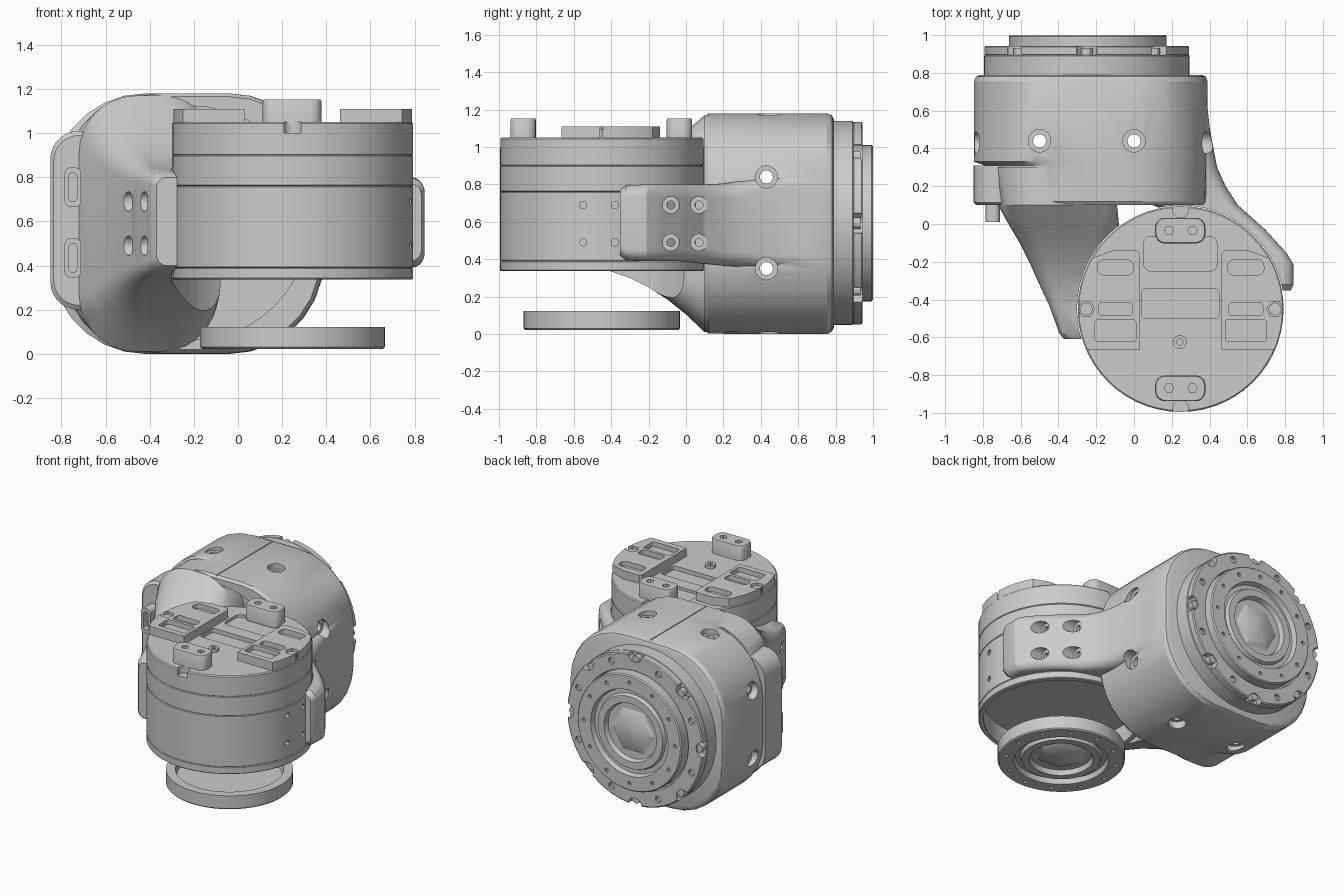
import bpy, bmesh
from math import pi, cos, sin, sqrt
from mathutils import Matrix, Vector

ROT = {'X': Matrix.Rotation(pi / 2, 4, 'Y'), 'Y': Matrix.Rotation(-pi / 2, 4, 'X'),
       'Z': Matrix.Identity(4), '-Z': Matrix.Rotation(pi, 4, 'X')}
MX, MY, MR = 0.247, -0.45, 0.545      # front motor centre and radius
RX, RZ = -0.25, 0.593                 # rear motor centre


def loft(name, rings, mat=Matrix.Identity(4)):
    """Skin a stack of equal-length rings and cap both ends."""
    bm = bmesh.new()
    vs = [[bm.verts.new(mat @ Vector(p)) for p in ring] for ring in rings]
    n = len(vs[0])
    for a, b in zip(vs, vs[1:]):
        for i in range(n):
            j = (i + 1) % n
            bm.faces.new((a[i], a[j], b[j], b[i]))
    bm.faces.new(vs[0])
    bm.faces.new(vs[-1])
    bmesh.ops.recalc_face_normals(bm, faces=bm.faces)
    me = bpy.data.meshes.new(name)
    bm.to_mesh(me)
    bm.free()
    ob = bpy.data.objects.new(name, me)
    bpy.context.collection.objects.link(ob)
    return ob


def lathe(name, prof, pos, axis='Z', n=56):
    mat = Matrix.Translation(pos) @ ROT[axis]
    return loft(name, [[(r * cos(2 * pi * i / n), r * sin(2 * pi * i / n), h) for i in range(n)]
                       for r, h in prof], mat)


def cyl(name, pos, axis, r, length, n=16):
    return lathe(name, [(r, -length / 2), (r, length / 2)], pos, axis, n)


def rrect(x0, x1, y0, y1, r, n=7):
    r = min(r, (x1 - x0) / 2 - 0.002, (y1 - y0) / 2 - 0.002)
    corners = [(x1 - r, y1 - r), (x0 + r, y1 - r), (x0 + r, y0 + r), (x1 - r, y0 + r)]
    return [(cx + r * cos(pi / 2 * (k + i / n)), cy + r * sin(pi / 2 * (k + i / n)))
            for k, (cx, cy) in enumerate(corners) for i in range(n + 1)]


def prism(name, pts, z0, z1):
    """Extrude an outline upward."""
    return loft(name, [[(x, y, z) for x, y in pts] for z in (z0, z1)])


def y_loft(name, sections):
    """Rounded-rectangle sections (y, x0, x1, z0, z1, r) lofted along y."""
    return loft(name, [[(x, y, z) for x, z in rrect(x0, x1, z0, z1, r)]
                       for y, x0, x1, z0, z1, r in sections])


def boolean(ob, tools, op='DIFFERENCE'):
    for t in tools:
        m = ob.modifiers.new('b', 'BOOLEAN')
        m.operation, m.object, m.solver = op, t, 'EXACT'
        bpy.context.view_layer.objects.active = ob
        bpy.ops.object.modifier_apply(modifier=m.name)
        bpy.data.objects.remove(t)


# Bracket: rounded rear housing, hollowed at the front
bracket = y_loft('bracket', [
    (0.10, -0.77, 0.37, 0.02, 1.165, 0.41), (0.12, -0.78, 0.385, 0.003, 1.18, 0.43),
    (0.31, -0.79, 0.39, 0.0, 1.18, 0.43), (0.33, -0.848, 0.39, 0.0, 1.18, 0.43),
    (0.755, -0.848, 0.39, 0.0, 1.18, 0.43), (0.78, -0.835, 0.38, 0.013, 1.17, 0.43),
    (0.79, -0.815, 0.36, 0.033, 1.15, 0.42)])
boolean(bracket, [cyl('c', (-0.21, 0.1, RZ), 'Y', 0.53, 0.3, 48)])

# Two arms sweep forward and grip the front motor
left_arm = y_loft('left_arm', [
    (0.30, -0.77, -0.12, 0.02, 1.165, 0.40), (0.10, -0.72, -0.09, 0.01, 1.17, 0.26),
    (0.00, -0.665, -0.08, 0.105, 1.085, 0.20), (-0.10, -0.605, -0.08, 0.185, 1.0, 0.16),
    (-0.20, -0.555, -0.10, 0.25, 0.935, 0.12), (-0.30, -0.51, -0.12, 0.30, 0.88, 0.09),
    (-0.43, -0.45, -0.15, 0.345, 0.84, 0.06), (-0.58, -0.395, -0.2, 0.38, 0.82, 0.05),
    (-0.61, -0.37, -0.2, 0.40, 0.80, 0.05)])
right_arm = y_loft('right_arm', [
    (-0.352, 0.62, 0.83, 0.42, 0.77, 0.05), (-0.32, 0.6, 0.845, 0.395, 0.795, 0.06),
    (-0.21, 0.55, 0.843, 0.39, 0.80, 0.06), (-0.15, 0.5, 0.805, 0.39, 0.80, 0.06),
    (-0.03, 0.4, 0.695, 0.39, 0.80, 0.07), (0.10, 0.1, 0.55, 0.375, 0.80, 0.08),
    (0.20, 0.08, 0.485, 0.365, 0.805, 0.08), (0.30, 0.05, 0.44, 0.36, 0.82, 0.08),
    (0.50, 0.0, 0.402, 0.35, 0.85, 0.07), (0.70, 0.0, 0.38, 0.36, 0.87, 0.06)])
boolean(bracket, [left_arm, right_arm], 'UNION')

# Bracket cuts: motor seat, through holes with counterbores, arm screw holes, seam
cuts = [cyl('c', (MX, MY, 0.6), 'Z', MR + 0.004, 2, 56)]
for x in (-0.5, 0.0):
    cuts += [cyl('c', (x, 0.44, 0.6), 'Z', 0.035, 2)]
    cuts += [cyl('c', (x, 0.44, z), 'Z', 0.06, 0.08) for z in (0.01, 1.18)]
for z in (0.35, 0.84):
    cuts += [cyl('c', (0, 0.43, z), 'X', 0.035, 3)]
    cuts += [cyl('c', (x, 0.43, z), 'X', 0.06, 0.14) for x in (-0.86, 0.41)]
for z in (0.49, 0.69):
    for y, x in ((-0.5, -0.59), (-0.33, -0.66), (-0.08, 0.87), (0.07, 0.72)):
        cuts += [cyl('c', (x, y, z), 'X', 0.045, 0.36), cyl('c', (x, y, z), 'X', 0.022, 0.5)]
cuts += [prism('c', rrect(-0.254, -0.248, 0.09, 0.8, 0.001, 1), 1.174, 1.3)]
boolean(bracket, cuts)

# Connector panel on the left of the housing, with two sockets
panel = y_loft('side_panel', [(0.10, -0.835, -0.60, 0.22, 0.99, 0.16),
                              (0.115, -0.85, -0.59, 0.2, 1.01, 0.17),
                              (0.31, -0.85, -0.59, 0.2, 1.01, 0.17)])
for z in (0.435, 0.755):
    s = y_loft('panel_socket', [(0.12, -0.785, -0.71, z - 0.09, z + 0.09, 0.03),
                                (0.01, -0.785, -0.71, z - 0.09, z + 0.09, 0.03)])
    boolean(s, [y_loft('c', [(-0.05, -0.765, -0.73, z - 0.065, z + 0.065, 0.015),
                             (0.06, -0.765, -0.73, z - 0.065, z + 0.065, 0.015)])])

# Front motor: banded can, open underneath
prof = [(0.001, 0.47), (0.51, 0.47), (0.51, 0.338), (0.54, 0.338), (MR, 0.343)]
for z in (0.39, 0.76, 0.90):
    prof += [(MR, z - 0.004), (MR - 0.005, z), (MR, z + 0.004)]
prof += [(MR, 1.043), (MR - 0.007, 1.05), (0.001, 1.05)]
motor = lathe('front_motor', prof, (MX, MY, 0))
cuts = [cyl('c', (MX, MY + s * 0.525, 1.06), 'Z', 0.042, 0.12) for s in (-1, 1)]
cuts += [cyl('c', (MX + s * 0.54, y, z), 'X', 0.02, 0.12, 10)
         for s in (-1, 1) for y in (-0.55, -0.38) for z in (0.49, 0.69)]
cuts += [prism('c', rrect(0.04, 0.45, -0.50, -0.345, 0.02, 3), 1.02, 1.2),
         prism('c', rrect(0.05, 0.44, -0.25, -0.065, 0.04, 3), 1.03, 1.2)]
boolean(motor, cuts)

# Raised pads on the motor top, mirrored left and right, with slots
for s, name in ((-1, 'left_pad'), (1, 'right_pad')):
    ys = [-0.665 + 0.485 * i / 12 for i in range(13)]
    arc = [(MX + s * sqrt(0.54 ** 2 - (y - MY) ** 2), y) for y in ys]
    arc += [(MX + s * 0.36, -0.14), (MX + s * 0.23, -0.14), (MX + s * 0.215, -0.16), (MX + s * 0.215, -0.665)]
    pad = prism(name, arc, 1.04, 1.11)
    slots = []
    for y, w, h, r in ((-0.23, 0.095, 0.04, 0.03), (-0.45, 0.09, 0.035, 0.02), (-0.565, 0.108, 0.058, 0.015)):
        c = MX + s * 0.345
        slots.append(prism('c', rrect(c - w, c + w, y - h, y + h, r, 3), 1.075, 1.3))
    slots.append(cyl('c', (MX + s * 0.50, MY, 1.1), 'Z', 0.045, 0.2, 6))
    boolean(pad, slots)
    cyl('side_peg', (MX + s * 0.50, MY, 1.05), 'Z', 0.035, 0.09, 8)

# Connector blocks and centre screw
for y, name in ((-0.87, 'front_connector'), (-0.035, 'back_connector')):
    pts = rrect(0.112, 0.378, y - 0.068, y + 0.068, 0.05, 4)
    small = [(MX + (px - MX) * 0.96, y + (py - y) * 0.94) for px, py in pts]
    block = loft(name, [[(px, py, z) for px, py in p]
                        for p, z in ((pts, 1.04), (pts, 1.143), (small, 1.153))])
    boolean(block, [cyl('c', (x, y, 1.15), 'Z', 0.025, 0.08, 6) for x in (0.185, 0.31)])
screw = cyl('centre_screw', (0.242, -0.625, 1.055), 'Z', 0.037, 0.03, 12)
boolean(screw, [cyl('c', (0.242, -0.625, 1.07), 'Z', 0.018, 0.03, 6)])

# Output discs: one floating under the front motor, one on the rear motor
DISC = [(0.001, -0.045), (0.20, -0.045), (0.21, -0.01), (0.26, -0.01), (0.27, -0.035),
        (0.30, -0.035), (0.31, 0), (0.41, 0), (0.418, -0.008), (0.418, -0.1),
        (0.355, -0.1), (0.345, -0.06), (0.001, -0.06)]


def disc(name, pos, axis):
    ob = lathe(name, DISC, pos, axis)
    mat = Matrix.Translation(pos) @ ROT[axis]
    ax = axis[-1]
    boolean(ob, [cyl('c', mat @ Vector((0.365 * cos(a), 0.365 * sin(a), 0)), ax, 0.014, 0.04, 8)
                 for a in [2 * pi * k / 12 for k in range(12)]])
    lathe(name + '_hub', [(0.18, -0.05), (0.13, -0.025), (0.001, -0.015)], pos, axis, 6)


disc('lower_disc', (MX, MY, 0.023), '-Z')
disc('rear_disc', (-0.245, 1.0, RZ), 'Y')

# Rear motor cover with notched rim and rim screws
cover = lathe('rear_cover', [(0.001, 0.77), (MR, 0.77), (MR, 0.89), (MR - 0.005, 0.894), (MR, 0.898),
                             (MR, 0.937), (MR - 0.008, 0.943), (0.43, 0.943), (0.425, 0.91),
                             (0.001, 0.91)], (RX, 0, RZ), 'Y')
notches = []
for k in range(8):
    a = pi / 4 * k
    notches.append(cyl('c', (RX + 0.545 * cos(a), 0.95, RZ + 0.545 * sin(a)), 'Y', 0.055, 0.11, 12))
    b = a + pi / 8
    notches.append(cyl('c', (RX + 0.49 * cos(b), 0.95, RZ + 0.49 * sin(b)), 'Y', 0.024, 0.06, 10))
    cyl('rim_screw', (RX + 0.505 * cos(a), 0.895, RZ + 0.505 * sin(a)), 'Y', 0.03, 0.075, 12)
boolean(cover, notches)

# Smooth shading with sharp edges kept
bpy.ops.object.select_all(action='SELECT')
bpy.context.view_layer.objects.active = bracket
bpy.ops.object.shade_smooth_by_angle(angle=0.5)
